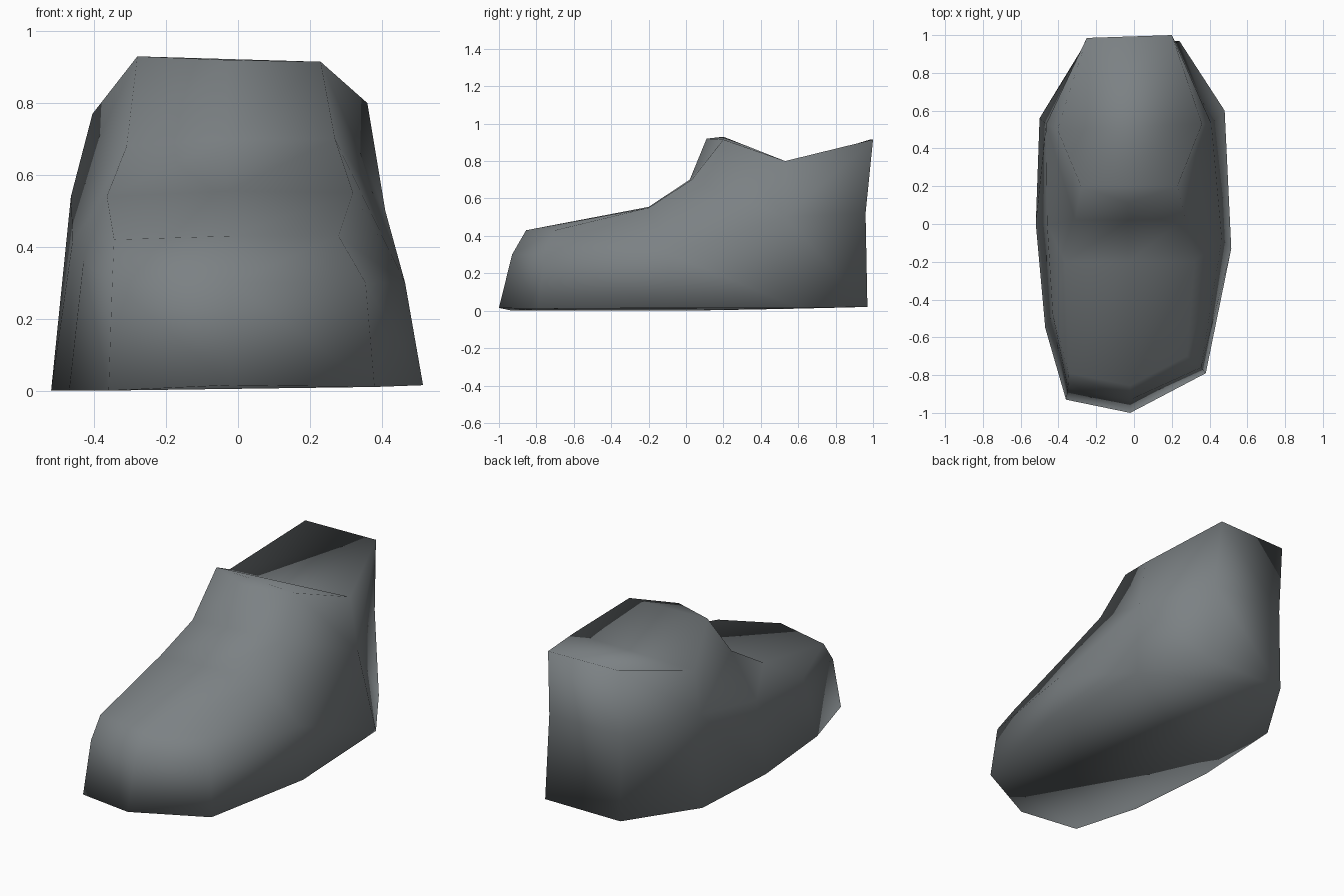
import bpy, bmesh

if "Cube" in bpy.data.objects:
    bpy.data.objects.remove(bpy.data.objects["Cube"])

mat = bpy.data.materials.new("slate_grey")
mat.diffuse_color = (0.20, 0.22, 0.23, 1)
mat.use_nodes = True
mat.node_tree.nodes["Principled BSDF"].inputs["Base Color"].default_value = mat.diffuse_color

bm = bmesh.new()


def ring(points):
    return [bm.verts.new(p) for p in points]


# Sole outline, starting at the toe and running round by the left side
sole = ring([(-.02, -1, .015), (-.36, -.93, .0), (-.47, -.55, .0), (-.52, 0, .0), (-.50, .56, .01),
             (-.25, .97, .02), (.24, .97, .02), (.48, .60, .015), (.515, -.13, .015), (.38, -.79, .01)])
# Widest line of the upper
mid = ring([(-.02, -.93, .30), (-.35, -.87, .30), (-.43, -.48, .36), (-.46, 0, .42), (-.465, .53, .54),
            (-.25, .96, .52), (.22, .96, .52), (.41, .53, .50), (.465, -.08, .30), (.355, -.76, .30)])
# Toe cap, instep, ankle and tongue rows: left, centre, right
toe = ring([(-.345, -.79, .42), (-.02, -.855, .43), (.28, -.70, .43)])
instep = ring([(-.365, -.20, .54), (-.03, -.20, .555), (.32, -.20, .55)])
ankle = ring([(-.31, .02, .68), (-.03, .02, .70), (.27, .03, .70)])
tongue = ring([(-.28, .20, .93), (-.03, .11, .92), (.23, .20, .915)])
# Collar: side dips and heel corners
dip_l, dip_r, heel_l, heel_r = ring([(-.405, .50, .77), (.36, .53, .80), (-.25, .985, .915), (.20, 1, .915)])

# Lower wall and sole
for i in range(10):
    j = (i + 1) % 10
    bm.faces.new((sole[i], sole[j], mid[j], mid[i]))
bm.faces.new(sole)

# Top of the foot
rows = [toe, instep, ankle, tongue]
for a, b in zip(rows, rows[1:]):
    for k in (0, 1):
        bm.faces.new((a[k], a[k + 1], b[k + 1], b[k]))

# Upper wall, same pattern on both sides; the right side has one point fewer
left = [mid[i] for i in (0, 1, 2, 3, 4, 5)]
right = [mid[i] for i in (0, 9, 8, 8, 7, 6)]
for s, m, dip, heel in ((0, left, dip_l, heel_l), (2, right, dip_r, heel_r)):
    for f in ((m[0], m[1], toe[s], toe[1]), (m[1], m[2], toe[s]), (m[2], instep[s], toe[s]),
              (m[2], m[3], instep[s]), (m[3], ankle[s], instep[s]),
              (m[3], m[4], ankle[s]), (m[4], tongue[s], ankle[s]), (m[4], dip, tongue[s]),
              (m[4], m[5], heel, dip)):
        if len(set(f)) == len(f):
            bm.faces.new(f)
bm.faces.new((mid[5], mid[6], heel_r, heel_l))

# Sunken top closing the collar
for f in ((heel_l, heel_r, dip_l), (heel_r, dip_r, dip_l), (dip_l, dip_r, tongue[0]),
          (dip_r, tongue[2], tongue[0]), (tongue[0], tongue[2], tongue[1])):
    bm.faces.new(f)

bmesh.ops.recalc_face_normals(bm, faces=bm.faces)
for f in bm.faces:
    f.smooth = True
me = bpy.data.meshes.new("shoe")
bm.to_mesh(me)
bm.free()
me.materials.append(mat)
bpy.context.collection.objects.link(bpy.data.objects.new("shoe", me))
